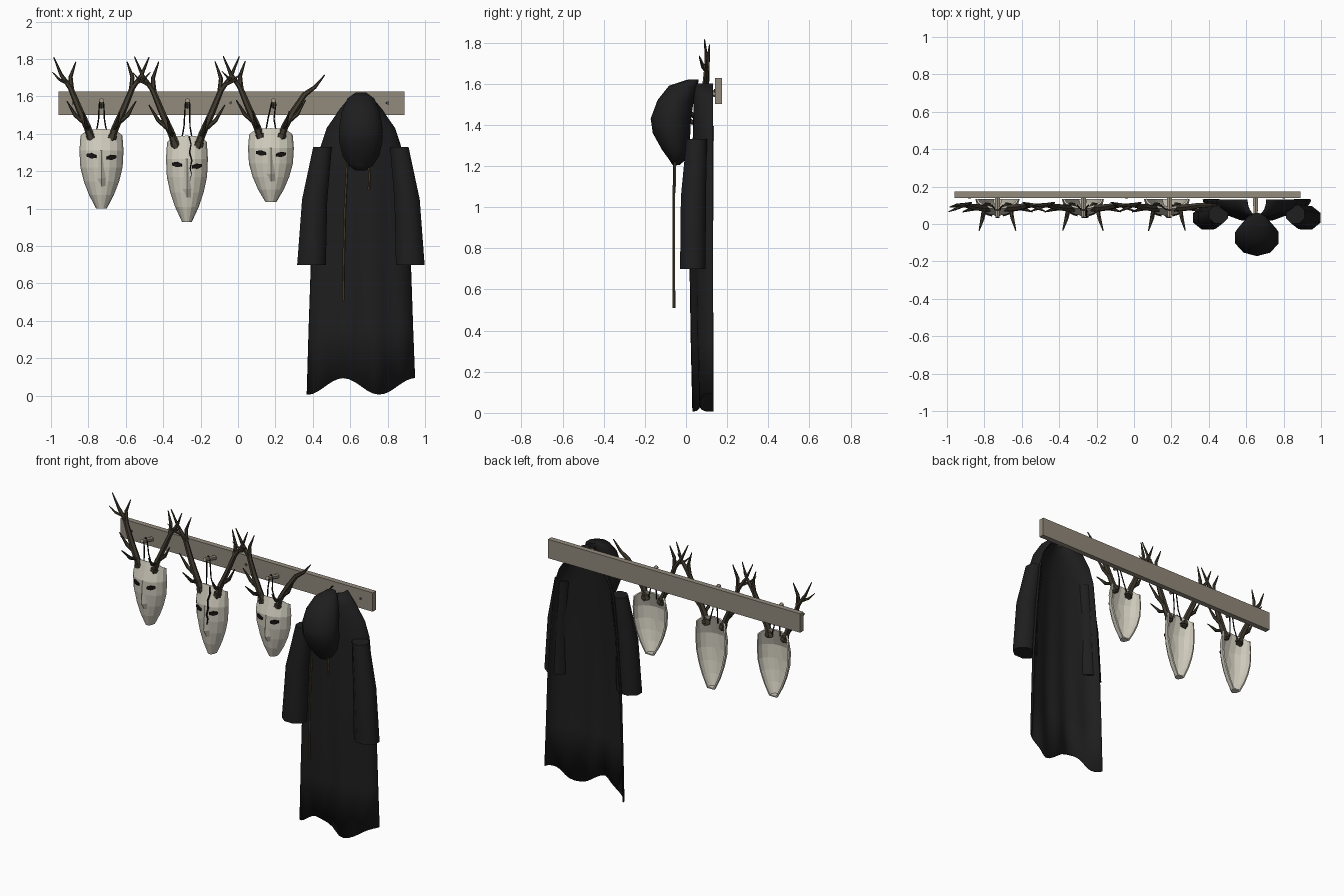
import bpy, bmesh, math
from mathutils import Vector

if "Cube" in bpy.data.objects:
    bpy.data.objects.remove(bpy.data.objects["Cube"])


def material(name, col):
    m = bpy.data.materials.new(name)
    m.diffuse_color = (*col, 1)
    m.use_nodes = True
    m.node_tree.nodes["Principled BSDF"].inputs["Base Color"].default_value = m.diffuse_color
    return m


BONE = material("bone white", (0.62, 0.59, 0.50))
WOOD = material("weathered wood", (0.285, 0.252, 0.202))
PEG = material("peg wood", (0.33, 0.29, 0.23))
HORN = material("dark antler", (0.055, 0.045, 0.030))
CLOTH = material("black cloth", (0.013, 0.013, 0.014))
DARK = material("black", (0.008, 0.007, 0.006))
ROPE = material("brown rope", (0.085, 0.062, 0.030))
IRON = material("iron", (0.09, 0.085, 0.08))


def finish(bm, name, mat, thickness=0.0, offset=-1, smooth=False):
    bmesh.ops.recalc_face_normals(bm, faces=bm.faces)
    me = bpy.data.meshes.new(name)
    bm.to_mesh(me)
    bm.free()
    me.materials.append(mat)
    if smooth:
        me.shade_smooth()
        me.set_sharp_from_angle(angle=math.radians(60))
    ob = bpy.data.objects.new(name, me)
    bpy.context.collection.objects.link(ob)
    if thickness:
        s = ob.modifiers.new("thickness", "SOLIDIFY")
        s.thickness, s.offset = thickness, offset
    return ob


def loft(bm, rings, closed=True, caps=(True, True)):
    rows = [[bm.verts.new(p) for p in r] for r in rings]
    n = len(rows[0])
    for a, b in zip(rows, rows[1:]):
        for i in range(n if closed else n - 1):
            j = (i + 1) % n
            bm.faces.new((a[i], a[j], b[j], b[i]))
    if caps[0]:
        bm.faces.new(rows[0])
    if caps[1]:
        bm.faces.new(rows[-1])


def tube(bm, pts, radii, n=6):
    pts = [Vector(p) for p in pts]
    rings = []
    for i, p in enumerate(pts):
        d = (pts[min(i + 1, len(pts) - 1)] - pts[max(i - 1, 0)]).normalized()
        u = d.cross(Vector((0.13, 1, 0.07))).normalized()
        if abs(d.y) > 0.9:
            u = d.cross(Vector((1, 0, 0))).normalized()
        v = d.cross(u)
        rings.append([p + radii[i] * (u * math.cos(2 * math.pi * k / n) + v * math.sin(2 * math.pi * k / n))
                      for k in range(n)])
    loft(bm, rings)


def box(name, lo, hi, mat):
    bm = bmesh.new()
    loft(bm, [[(lo[0], lo[1], z), (hi[0], lo[1], z), (hi[0], hi[1], z), (lo[0], hi[1], z)] for z in (lo[2], hi[2])])
    return finish(bm, name, mat)


# Wall board, nails and pegs
box("board", (-0.96, 0.14, 1.502), (0.89, 0.175, 1.627), WOOD)
for x in (-0.88, -0.04, 0.80):
    bm = bmesh.new()
    tube(bm, [(x, 0.145, 1.565), (x, 0.136, 1.565)], [0.010, 0.008])
    finish(bm, "nail", IRON)
for x in (-0.73, -0.27, 0.19, 0.65):
    bm = bmesh.new()
    tube(bm, [(x, 0.145, 1.55), (x, 0.06, 1.57), (x, 0.035, 1.578)], [0.016, 0.013, 0.013])
    finish(bm, "peg", PEG)

# Mask profile: height fraction, half width, depth, drop of the side edges
PROFILE = [(0.0, 0.112, 0.050, 0.035), (0.27, 0.118, 0.088, 0), (0.48, 0.113, 0.086, 0),
           (0.66, 0.094, 0.078, 0), (0.83, 0.066, 0.066, 0), (1.0, 0.028, 0.045, 0)]
BACK = 0.132


def surface(x, f, ws):
    for a, b in zip(PROFILE, PROFILE[1:]):
        if f <= b[0]:
            t = (f - a[0]) / (b[0] - a[0])
            w, d = (a[k] + (b[k] - a[k]) * t for k in (1, 2))
            return BACK - d * math.sqrt(max(0, 1 - (x / (w * ws)) ** 2))
    return BACK


def antler(cx, top, side, s, broken):
    bm = bmesh.new()

    def branch(pts, radii):
        tube(bm, [(cx + side * p[0] * s, p[1], top + p[2] * s) for p in pts], radii)
    if broken:
        branch([(0.05, 0.09, -0.06), (0.075, 0.085, 0.01), (0.12, 0.09, 0.09), (0.18, 0.10, 0.18), (0.235, 0.10, 0.22),
                (0.288, 0.10, 0.285)], [0.021, 0.019, 0.018, 0.015, 0.010, 0.003])
    else:
        branch([(0.05, 0.09, -0.06), (0.075, 0.085, 0.01), (0.12, 0.09, 0.11), (0.165, 0.10, 0.22), (0.215, 0.10, 0.29),
                (0.255, 0.09, 0.385)], [0.021, 0.020, 0.018, 0.015, 0.010, 0.003])
        branch([(0.16, 0.10, 0.21), (0.165, 0.105, 0.28), (0.137, 0.115, 0.36)], [0.014, 0.011, 0.003])
        branch([(0.18, 0.10, 0.245), (0.225, 0.08, 0.265), (0.262, 0.065, 0.305)], [0.010, 0.007, 0.002])
    # outer tine and forward brow tine
    branch([(0.085, 0.09, 0.03), (0.14, 0.08, 0.075), (0.185, 0.065, 0.15)], [0.014, 0.011, 0.003])
    branch([(0.07, 0.085, 0.0), (0.08, 0.03, 0.02), (0.098, -0.035, 0.09)], [0.014, 0.011, 0.003])
    # burr at the root
    branch([(0.053, 0.09, -0.05), (0.06, 0.088, -0.03)], [0.028, 0.026])
    finish(bm, "antler", HORN)


def mask(cx, top, h, ws, scale, peg_x, cracked=False, broken=False):
    # Face shell, open at the back
    bm = bmesh.new()
    rings = []
    for f, w, d, drop in PROFILE:
        r = []
        for k in range(9):
            a = math.pi * k / 8
            r.append((cx - w * ws * math.cos(a), BACK - d * math.sin(a), top - f * h - drop * abs(math.cos(a)) ** 4))
        rings.append(r)
    loft(bm, rings, closed=False, caps=(False, True))
    finish(bm, "mask_shell", BONE, 0.010)
    # Ridged nose with an undercut tip
    bm = bmesh.new()
    ring = []
    for f, w, out in ((0.27, 0.022, 0.003), (0.62, 0.029, 0.022), (0.74, 0.026, -0.004)):
        z, y = top - f * h, surface(0, f, ws)
        ring.append([(cx - w, y + 0.010, z), (cx, y - out, z), (cx + w, y + 0.010, z)])
    loft(bm, ring)
    finish(bm, "mask_nose", BONE)
    # Slanted eye plates
    for side in (-1, 1):
        bm = bmesh.new()
        vs = []
        for k in range(6):
            a = 2 * math.pi * (k + 0.5) / 6
            u, v = 0.029 * math.cos(a), 0.014 * math.sin(a)
            x = side * (0.054 + u)
            f = 0.345 + (0.15 * -u - v) / h + 0.01 * side
            vs.append(bm.verts.new((cx + x, surface(x, f, ws) - 0.003, top - f * h)))
        bm.faces.new(vs)
        finish(bm, "mask_eye", DARK, 0.008, 0)
    # Jagged crack
    if cracked:
        bm = bmesh.new()
        path = [(0.012, 0.01), (0.022, 0.10), (0.014, 0.19), (0.026, 0.29), (0.017, 0.38), (0.024, 0.44), (0.018, 0.52)]
        loft(bm, [[(cx + x + e, surface(x, f, ws) - 0.004 - (0.005 if 0.26 < f else 0), top - f * h) for e in (-w, w)]
                  for (x, f), w in zip(path, (0.004, 0.003, 0.004, 0.004, 0.003, 0.002, 0.001))],
             closed=False, caps=(False, False))
        finish(bm, "mask_crack", DARK, 0.008, 0)
    # Hanging cord looped over the peg
    bm = bmesh.new()
    for side in (-1, 1):
        tube(bm, [(peg_x, 0.075, 1.588), (peg_x + side * 0.012, 0.075, 1.56),
                  (cx + side * 0.016, 0.085, top + 0.05), (cx + side * 0.03, 0.10, top - 0.03)], [0.004] * 4, 5)
    finish(bm, "mask_cord", DARK)
    for side in (-1, 1):
        antler(cx, top, side, scale, broken and side > 0)


mask(-0.73, 1.425, 0.425, 1.0, 1.0, -0.73)
mask(-0.273, 1.39, 0.46, 0.95, 1.10, -0.27, cracked=True)
mask(0.176, 1.43, 0.395, 1.04, 1.0, 0.19, broken=True)

# Robe body: one curved, pleated sheet, open at the back, with a wavy hem
CX = 0.657
bm = bmesh.new()
rings = []
N = 28
for z, w, yf in ((0.05, 0.287, 0.040), (0.35, 0.277, 0.030), (0.70, 0.265, 0.022), (1.05, 0.240, 0.028),
                 (1.33, 0.213, 0.035), (1.43, 0.180, 0.038), (1.53, 0.110, 0.04), (1.60, 0.052, 0.045)):
    loose = max(0, 1 - z / 1.4)
    row = []
    for k in range(N + 1):
        a = math.pi * k / N
        x = -w * math.cos(a)
        wave = -0.044 * math.cos(2 * math.pi * (x + 0.287) / 0.385) if z < 0.1 else 0
        y = 0.132 - (0.132 - yf) * math.sin(a) + 0.012 * loose * math.sin(a) * math.cos(11 * x / w)
        row.append((CX + x, y, z + wave))
    rings.append(row)
loft(bm, rings, closed=False, caps=(False, False))
finish(bm, "robe_body", CLOTH, 0.006, 0, smooth=True)


def oval_loft(name, rows, n):
    bm = bmesh.new()
    loft(bm, [[(cx + rx * math.cos(2 * math.pi * (k + 0.5) / n), cy + ry * math.sin(2 * math.pi * (k + 0.5) / n), z)
               for k in range(n)] for z, cx, cy, rx, ry in rows])
    return finish(bm, name, CLOTH, smooth=True)


# Sleeves hanging at both sides
for s in (-1, 1):
    oval_loft("robe_sleeve", [(1.33, CX + s * 0.205, 0.052, 0.054, 0.054), (1.05, CX + s * 0.247, 0.036, 0.073, 0.066),
                              (0.70, CX + s * 0.264, 0.033, 0.083, 0.067)], 8)

# Hood drooping forward
oval_loft("robe_hood", [(z, CX, (a + b) / 2, w * 1.04, (b - a) / 2 * 1.04) for z, a, b, w in (
    (1.62, 0.01, 0.06, 0.03), (1.59, -0.08, 0.055, 0.072), (1.52, -0.135, 0.035, 0.103), (1.43, -0.168, 0.02, 0.117),
    (1.36, -0.158, 0.018, 0.117), (1.28, -0.115, 0.010, 0.098), (1.23, -0.08, -0.005, 0.065),
    (1.205, -0.065, -0.03, 0.03))], 10)

# Hood draw cords, one long and one short
for pts in ([(0.585, -0.055, 1.26), (0.572, -0.06, 1.0), (0.566, -0.06, 0.75), (0.563, -0.058, 0.51)],
            [(0.695, -0.05, 1.27), (0.703, -0.055, 1.18), (0.70, -0.055, 1.10)]):
    bm = bmesh.new()
    tube(bm, pts, [0.007] * len(pts))
    finish(bm, "hood_cord", ROPE)
